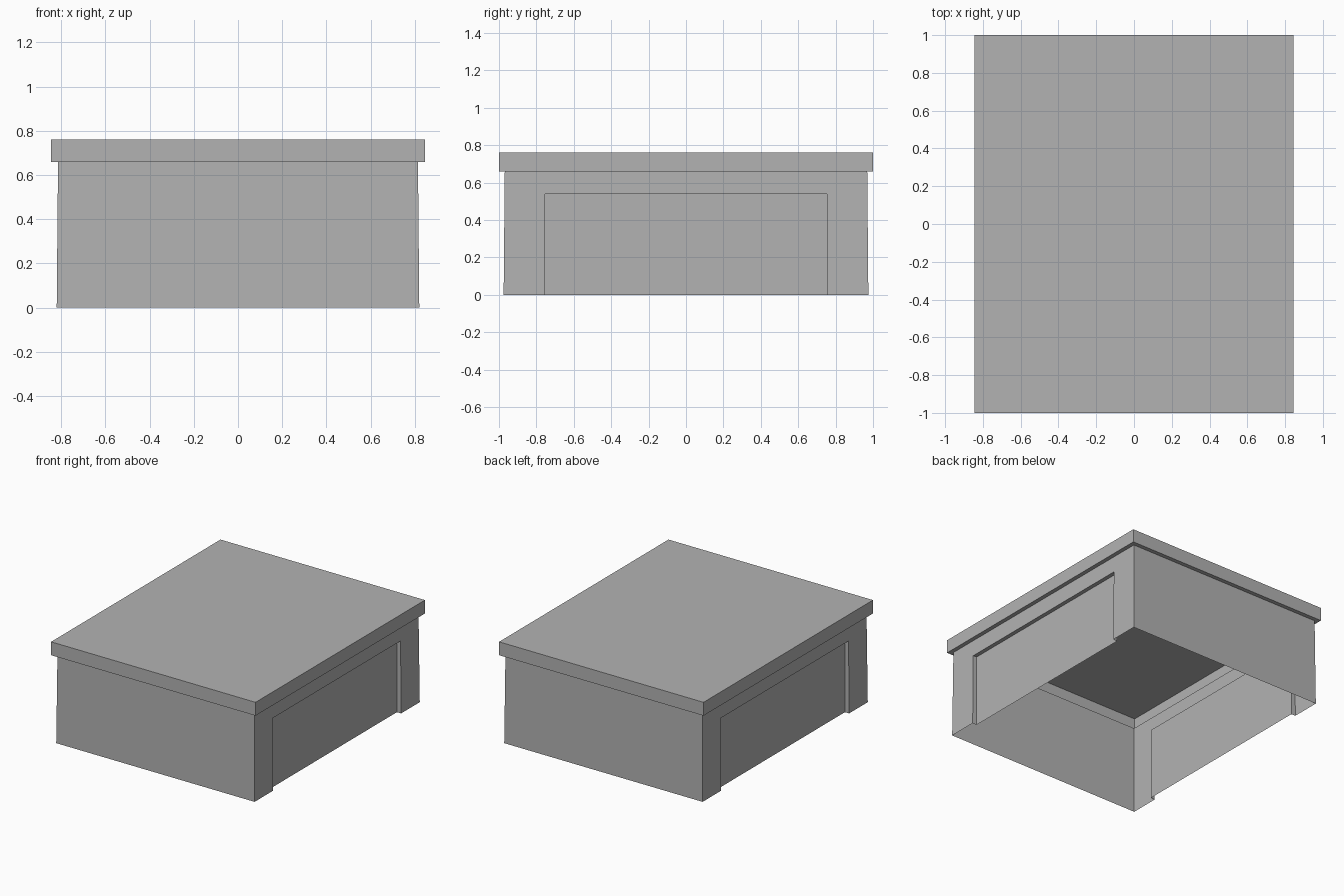
import bpy
import bmesh

cube = bpy.data.objects.get("Cube")
if cube:
    bpy.data.objects.remove(cube, do_unlink=True)

grey = bpy.data.materials.new("plain_grey")
grey.use_nodes = True
colour = (0.45, 0.45, 0.45, 1)
grey.diffuse_color = colour
grey.node_tree.nodes["Principled BSDF"].inputs["Base Color"].default_value = colour

LID_X, LID_Y, LID_TOP = 0.845, 1.0, 0.76
BASE_X, BASE_Y, BASE_TOP = 0.82, 0.975, 0.66
TAPER = 0.006
RECESS_Y, RECESS_TOP, RECESS_X = 0.755, 0.54, 0.785


def make_object(name, faces):
    """Weld a list of polygons into one mesh object."""
    bm = bmesh.new()
    for points in faces:
        bm.faces.new([bm.verts.new(p) for p in points])
    bmesh.ops.remove_doubles(bm, verts=bm.verts, dist=1e-5)
    mesh = bpy.data.meshes.new(name)
    bm.to_mesh(mesh)
    bm.free()
    mesh.materials.append(grey)
    obj = bpy.data.objects.new(name, mesh)
    bpy.context.collection.objects.link(obj)


def turned(faces):
    """Add a copy of the faces turned half way round the vertical axis."""
    return faces + [[(-x, -y, z) for x, y, z in f] for f in faces]


def ring(x, y, z):
    return [(x, -y, z), (x, y, z), (-x, y, z), (-x, -y, z)]


def band(lower, upper):
    """Quads joining two rings of corners."""
    n = len(lower)
    return [[lower[i], lower[(i + 1) % n], upper[(i + 1) % n], upper[i]]
            for i in range(n)]


def wall_x(z):
    return BASE_X - TAPER * z / BASE_TOP


# Base: open-bottomed thin walls, leaning in slightly towards the top
low = ring(BASE_X, BASE_Y, 0)
high = ring(BASE_X - TAPER, BASE_Y - TAPER, BASE_TOP)
end_wall = band(low, high)[1]

# Side wall with a notch, and the recessed panel lining that notch
path = [(-RECESS_Y, 0), (-RECESS_Y, RECESS_TOP), (RECESS_Y, RECESS_TOP), (RECESS_Y, 0)]
outer = [(wall_x(z), y, z) for y, z in path]
inner = [(RECESS_X, y, z) for y, z in path]
side_wall = [low[0]] + outer + [low[1], high[1], high[0]]
lining = [[outer[i], inner[i], inner[i + 1], outer[i + 1]] for i in range(3)]
make_object("base_walls", turned([end_wall, side_wall]))
make_object("side_recesses", turned(lining + [inner[::-1]]))

# Lid: overhanging slab, hollow below, with a narrow underside rim
eave = ring(LID_X, LID_Y, BASE_TOP)
top = ring(LID_X, LID_Y, LID_TOP)
make_object("lid", band(high, eave) + band(eave, top) + [top])
